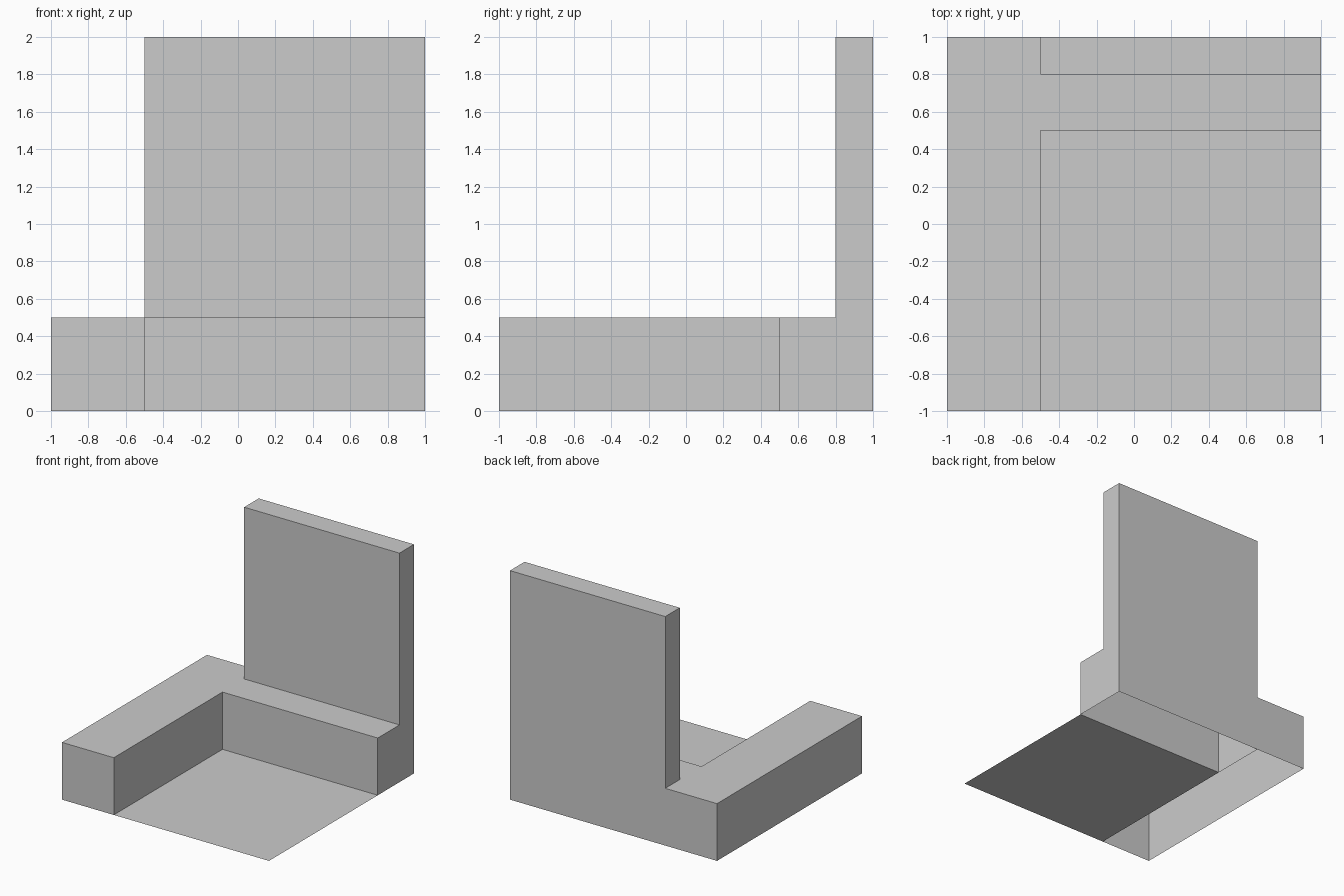
import bpy
import bmesh

default = bpy.data.objects.get("Cube")
if default:
    bpy.data.objects.remove(default, do_unlink=True)

# One plain grey for everything
grey = bpy.data.materials.new("light_grey")
grey.use_nodes = True
colour = (0.6, 0.6, 0.6, 1)
grey.diffuse_color = colour
grey.node_tree.nodes["Principled BSDF"].inputs["Base Color"].default_value = colour


def shell(name, low, high, open_sides):
    """Box from corner low to corner high, without the listed (axis, sign) sides."""
    bm = bmesh.new()
    bmesh.ops.create_cube(bm, size=1)
    bm.normal_update()
    gone = [f for f in bm.faces
            if any(f.normal[axis] * sign > 0.5 for axis, sign in open_sides)]
    bmesh.ops.delete(bm, geom=gone, context='FACES')
    for v in bm.verts:
        v.co = [high[i] if v.co[i] > 0 else low[i] for i in range(3)]
    mesh = bpy.data.meshes.new(name)
    bm.to_mesh(mesh)
    bm.free()
    mesh.materials.append(grey)
    obj = bpy.data.objects.new(name, mesh)
    bpy.context.collection.objects.link(obj)


X, Y, Z = range(3)
bottom = (Z, -1)

# Long low block along the side, hollow underneath
shell("side_block", (-1, -1, 0), (-0.5, 1, 0.5), [bottom])

# Low ledge in front of the wall: joins the side block and the wall
shell("back_ledge", (-0.5, 0.5, 0), (1, 0.8, 0.5), [bottom, (X, -1), (Y, 1)])

# Foot of the wall, open to the ledge, and the tall wall above it
shell("wall_foot", (-0.5, 0.8, 0), (1, 1, 0.5),
      [bottom, (Z, 1), (X, -1), (Y, -1)])
shell("tall_wall", (-0.5, 0.8, 0.5), (1, 1, 2), [bottom])

# Thin floor sheet: only the top side of the box is kept
shell("floor", (-0.5, -1, -1), (1, 0.5, 0),
      [bottom, (X, -1), (X, 1), (Y, -1), (Y, 1)])

# Drop the loose corners left under the floor sheet
mesh = bpy.data.objects["floor"].data
bm = bmesh.new()
bm.from_mesh(mesh)
bmesh.ops.delete(bm, geom=[v for v in bm.verts if not v.link_faces], context='VERTS')
bm.to_mesh(mesh)
bm.free()
